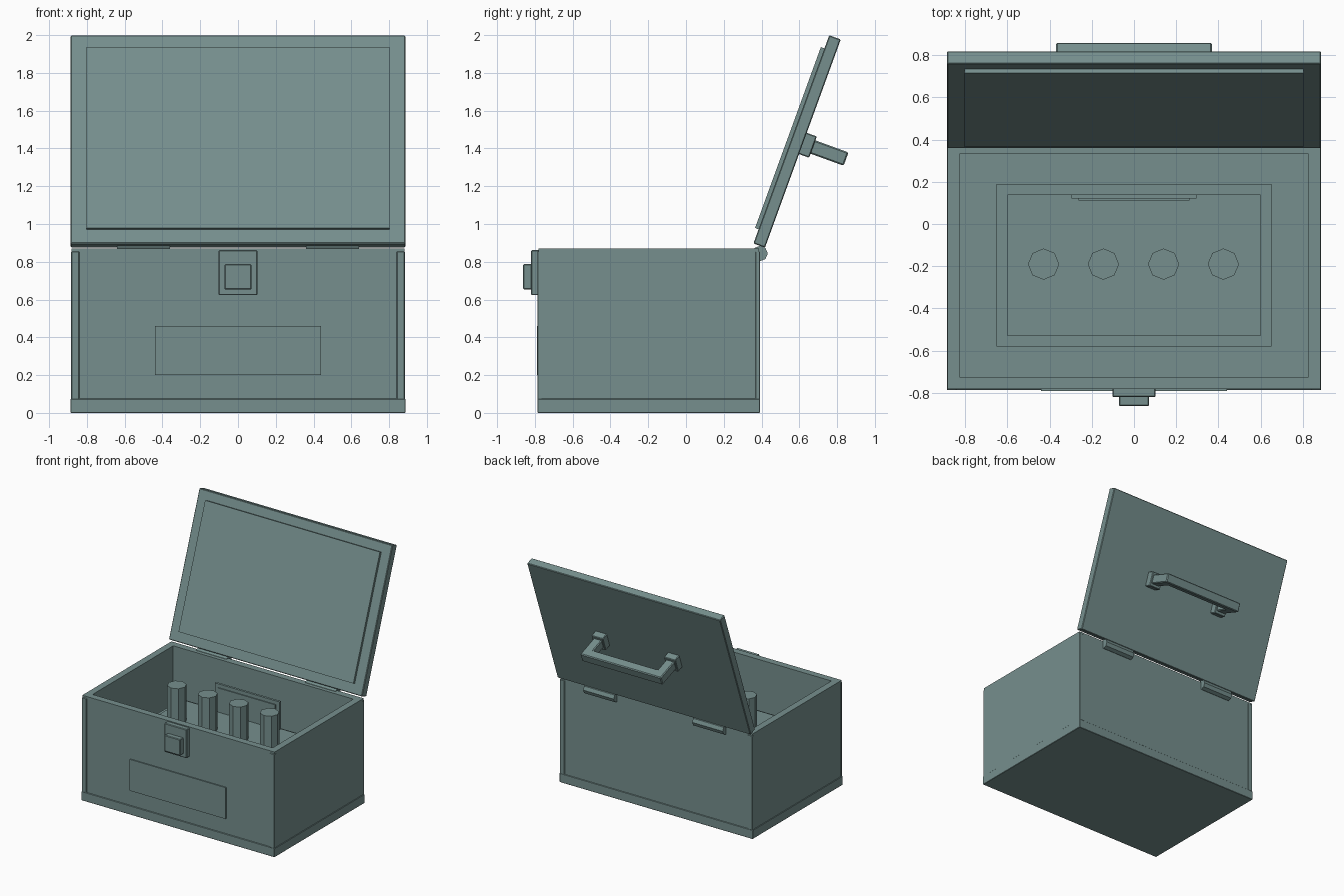
import bpy, bmesh
from math import radians, pi
from mathutils import Matrix, Vector

if "Cube" in bpy.data.objects:
    bpy.data.objects.remove(bpy.data.objects["Cube"])

TILT = radians(20)
# lid frame: x = width, y = outward from the lid inside, z = along the lid
LID = Matrix.Translation((0, 0.357, 0.897)) @ Matrix.Rotation(-TILT, 4, 'X')

# grey-green paint used on every part
PAINT = bpy.data.materials.new("grey_green_paint")
PAINT.diffuse_color = (0.18, 0.275, 0.268, 1)
PAINT.use_nodes = True
PAINT.node_tree.nodes["Principled BSDF"].inputs["Base Color"].default_value = PAINT.diffuse_color


def finish(name, bm, matrix=None, bevel=0.0):
    bmesh.ops.recalc_face_normals(bm, faces=bm.faces)
    if bevel:
        bmesh.ops.bevel(bm, geom=bm.edges[:], offset=bevel, segments=1, affect='EDGES')
    if matrix:
        bm.transform(matrix)
    mesh = bpy.data.meshes.new(name)
    bm.to_mesh(mesh)
    bm.free()
    mesh.materials.append(PAINT)
    ob = bpy.data.objects.new(name, mesh)
    bpy.context.collection.objects.link(ob)
    return ob


def cube(x, y, z):
    bm = bmesh.new()
    bmesh.ops.create_cube(bm, size=1)
    for v in bm.verts:
        v.co = Vector([(r[0] + r[1]) / 2 + c * (r[1] - r[0]) for r, c in zip((x, y, z), v.co)])
    return bm


def box(name, x, y, z, matrix=None, bevel=0.0):
    return finish(name, cube(x, y, z), matrix, bevel)


def rod(name, loc, r, depth, rot):
    bm = bmesh.new()
    bmesh.ops.create_cone(bm, cap_ends=True, segments=8, radius1=r, radius2=r, depth=depth)
    return finish(name, bm, Matrix.Translation(loc) @ rot)


# open-topped case
bm = cube((-0.882, 0.882), (-0.781, 0.387), (0.03, 0.87))
top = max(bm.faces, key=lambda f: f.calc_center_median().z)
bmesh.ops.inset_region(bm, faces=[top], thickness=0.056, use_even_offset=True)
inner = bmesh.ops.extrude_discrete_faces(bm, faces=[top])['faces'][0]
bmesh.ops.translate(bm, verts=inner.verts[:], vec=(0, 0, -0.77))
finish("case_body", bm)
box("base_plinth", (-0.886, 0.886), (-0.787, 0.392), (0, 0.075), bevel=0.003)

# corner strips
for s in (-1, 1):
    x = sorted((s * 0.84, s * 0.8835))
    box("front_corner_strip", x, (-0.787, -0.762), (0.07, 0.855), bevel=0.004)
    box("back_corner_strip", x, (0.366, 0.392), (0.07, 0.855), bevel=0.004)

# front plate and latch
box("front_panel", (-0.44, 0.44), (-0.79, -0.77), (0.2, 0.46))
box("latch_plate", (-0.102, 0.102), (-0.82, -0.77), (0.623, 0.862), bevel=0.005)
box("latch_button", (-0.072, 0.072), (-0.862, -0.81), (0.653, 0.787), bevel=0.005)

# hinges
for s in (-1, 1):
    rod("hinge", (s * 0.5, 0.392, 0.844), 0.041, 0.28, Matrix.Rotation(pi / 2, 4, 'Y'))

# lid with lining
box("lid", (-0.886, 0.886), (0, 0.065), (0, 1.173), LID, 0.005)
box("lid_lining", (-0.802, 0.802), (-0.02, 0.01), (0.08, 1.099), LID)

# carrying handle: mounts and one U-shaped grip
for s in (-1, 1):
    box("handle_mount", sorted((s * 0.28, s * 0.385)), (0.05, 0.122), (0.527, 0.647), LID, 0.005)
bm = bmesh.new()
profile = [(-0.37, 0.1), (-0.37, 0.308), (0.37, 0.308), (0.37, 0.1),
           (0.295, 0.1), (0.295, 0.235), (-0.295, 0.235), (-0.295, 0.1)]
face = bm.faces.new([bm.verts.new((x, y, 0.55)) for x, y in profile])
ext = bmesh.ops.extrude_face_region(bm, geom=[face])['geom']
bmesh.ops.translate(bm, verts=[g for g in ext if isinstance(g, bmesh.types.BMVert)], vec=(0, 0, 0.075))
finish("handle_grip", bm, LID, 0.007)

# inner tray, divider plate and upright canisters
box("tray", (-0.65, 0.65), (-0.58, 0.19), (0.09, 0.53))
box("tray_pad", (-0.6, 0.6), (-0.53, 0.14), (0.5, 0.555))
box("divider_plate", (-0.297, 0.297), (0.12, 0.139), (0.5, 0.785))
box("divider_face", (-0.263, 0.263), (0.112, 0.13), (0.5, 0.755))
for x in (-0.428, -0.145, 0.14, 0.423):
    rod("canister", (x, -0.19, 0.68), 0.074, 0.345, Matrix.Identity(4))
